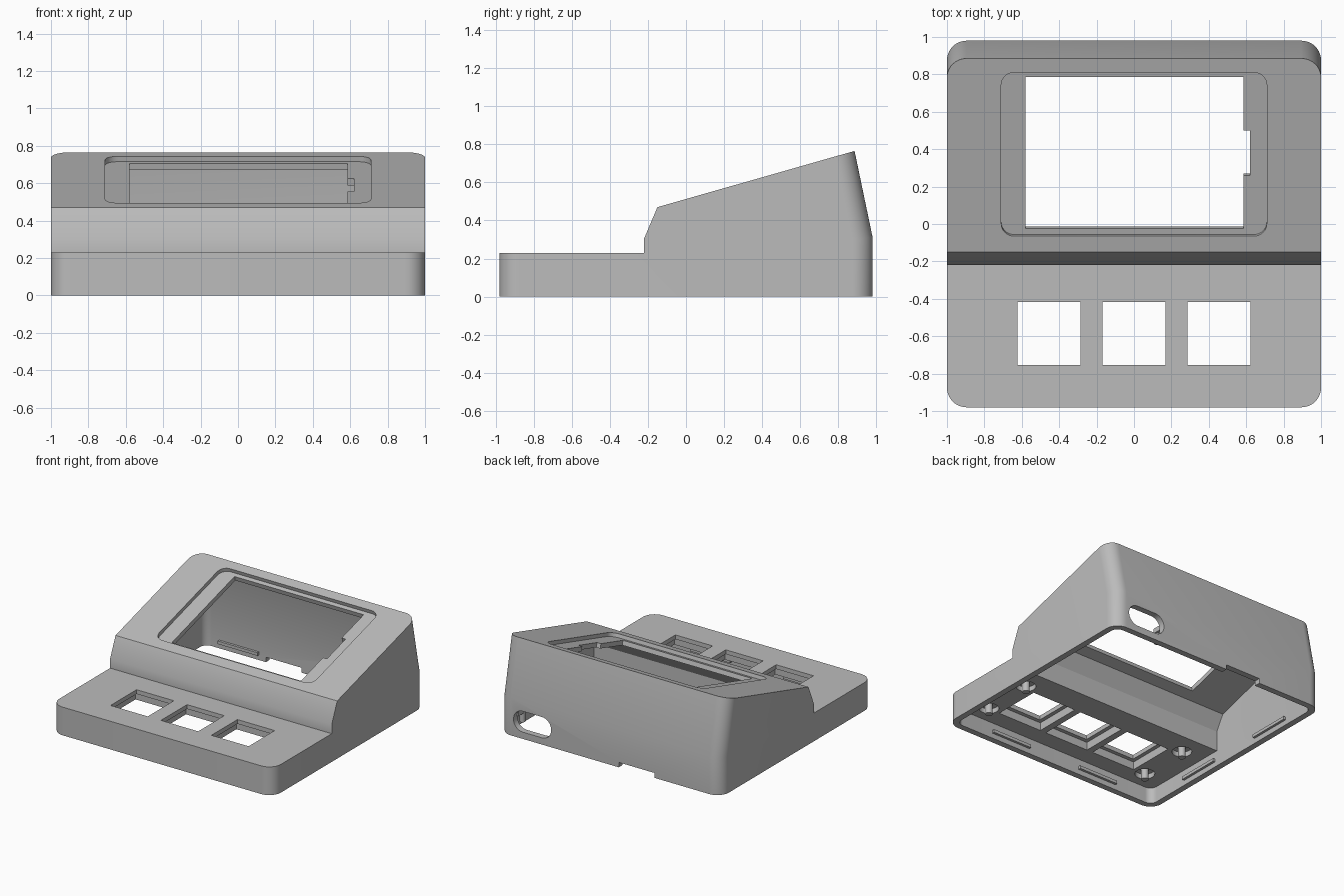
import bpy, bmesh, math
from mathutils import Matrix, Vector

cube = bpy.data.objects.get("Cube")
if cube:
    bpy.data.objects.remove(cube, do_unlink=True)

grey = bpy.data.materials.new("case_grey")
grey.use_nodes = True
COLOUR = (0.5, 0.5, 0.5, 1)
grey.diffuse_color = COLOUR
grey.node_tree.nodes["Principled BSDF"].inputs["Base Color"].default_value = COLOUR


def finish(bm, name):
    bmesh.ops.recalc_face_normals(bm, faces=bm.faces)
    mesh = bpy.data.meshes.new(name)
    bm.to_mesh(mesh)
    bm.free()
    mesh.materials.append(grey)
    ob = bpy.data.objects.new(name, mesh)
    bpy.context.collection.objects.link(ob)
    return ob


def activate(ob):
    bpy.ops.object.select_all(action="DESELECT")
    ob.select_set(True)
    bpy.context.view_layer.objects.active = ob


def side_prism(name, profile, half_width, radius):
    """Extrude a (y, z) profile across x and round its front and back corners."""
    bm = bmesh.new()
    face = bm.faces.new([bm.verts.new((-half_width, y, z)) for y, z in profile])
    out = bmesh.ops.extrude_face_region(bm, geom=[face])
    new = [g for g in out["geom"] if isinstance(g, bmesh.types.BMVert)]
    bmesh.ops.translate(bm, verts=new, vec=(2 * half_width, 0, 0))
    corners = []
    for e in bm.edges:
        a, b = (v.co for v in e.verts)
        if a.x * b.x > 0 and (max(a.y, b.y) < -0.9 or min(a.y, b.y) > 0.8):
            corners.append(e)
    bmesh.ops.bevel(bm, geom=corners, offset=radius, segments=10,
                    profile=0.5, affect="EDGES")
    return finish(bm, name)


def box(name, centre, size, radius=0, frame=Matrix(), axis=2):
    """Box, optionally with the edges along one axis rounded."""
    bm = bmesh.new()
    bmesh.ops.create_cube(bm, size=1)
    bmesh.ops.scale(bm, vec=size, verts=bm.verts)
    if radius:
        along = [e for e in bm.edges
                 if abs((e.verts[0].co - e.verts[1].co).normalized()[axis]) > 0.9]
        bmesh.ops.bevel(bm, geom=along, offset=radius, segments=8,
                        profile=0.5, affect="EDGES")
    bm.transform(frame @ Matrix.Translation(Vector(centre)))
    return finish(bm, name)


def rod(name, x, y, z0, z1, radius):
    bm = bmesh.new()
    bmesh.ops.create_cone(bm, cap_ends=True, segments=24, radius1=radius,
                          radius2=radius, depth=z1 - z0)
    bm.transform(Matrix.Translation((x, y, (z0 + z1) / 2)))
    return finish(bm, name)


def cut(target, cutter):
    mod = target.modifiers.new("cut", "BOOLEAN")
    mod.operation = "DIFFERENCE"
    mod.solver = "EXACT"
    mod.object = cutter
    activate(target)
    bpy.ops.object.modifier_apply(modifier=mod.name)
    bpy.data.objects.remove(cutter, do_unlink=True)


# Outer shell and the open-bottomed cavity
shell = side_prism("case_shell", [
    (-0.98, 0), (0.98, 0), (0.98, 0.31), (0.885, 0.765),
    (-0.15, 0.47), (-0.22, 0.305), (-0.22, 0.23), (-0.98, 0.23)], 1.0, 0.105)
cut(shell, side_prism("cavity", [
    (-0.93, -0.1), (0.93, -0.1), (0.93, 0.3), (0.85, 0.685),
    (-0.1, 0.414), (-0.17, 0.295), (-0.17, 0.13), (-0.93, 0.13)], 0.95, 0.06))

# Sloped display: shallow bezel recess, window and side notch
slope = Matrix.Translation((0, 0.3725, 0.619)) @ Matrix.Rotation(math.atan(0.285), 4, "X")
cut(shell, box("bezel_recess", (0, 0, 0.02), (1.42, 0.91, 0.1), 0.07, slope))
cut(shell, box("window", (0.002, 0, 0), (1.165, 0.84, 0.22), 0, slope))
cut(shell, box("window_notch", (0.59, 0, -0.02), (0.06, 0.25, 0.2), 0, slope))

# Key openings with wider pockets below
KEY_Y = -0.585
for x in (-0.455, 0, 0.455):
    cut(shell, box("key_hole", (x, KEY_Y, 0.2), (0.336, 0.336, 0.3)))
    cut(shell, box("key_pocket", (x, KEY_Y, 0.145), (0.4, 0.4, 0.1)))

# Rear cable opening and pry notch
cut(shell, box("cable_hole", (0.7, 0.95, 0.14), (0.34, 0.3, 0.17), 0.084, axis=1))
cut(shell, box("pry_notch", (-0.24, 0.95, 0), (0.32, 0.2, 0.08)))

parts = [shell]

# Board pins in round wells under the key deck
for x in (-0.76, 0.76):
    for y in (-0.78, -0.35):
        cut(shell, rod("well", x, y, 0.1, 0.17, 0.075))
        parts.append(rod("board_pin", x, y, 0.08, 0.18, 0.028))

# Snap ridges on the inner walls
for side in (-1, 1):
    parts.append(box("front_ridge", (side * 0.42, -0.925, 0.055), (0.36, 0.03, 0.025)))
    for y in (-0.37, 0.45):
        parts.append(box("side_ridge", (side * 0.945, y, 0.055), (0.03, 0.36, 0.025)))
parts.append(box("back_ridge", (-0.64, 0.925, 0.055), (0.36, 0.03, 0.025)))

# Posts beside the cable opening
for x in (0.49, 0.88):
    parts.append(box("cable_bracket", (x, 0.89, 0.17), (0.05, 0.1, 0.04)))
    parts.append(rod("cable_post", x, 0.85, 0.07, 0.19, 0.022))

for part in parts:
    activate(part)
    bpy.ops.object.shade_smooth_by_angle(angle=math.radians(30))
